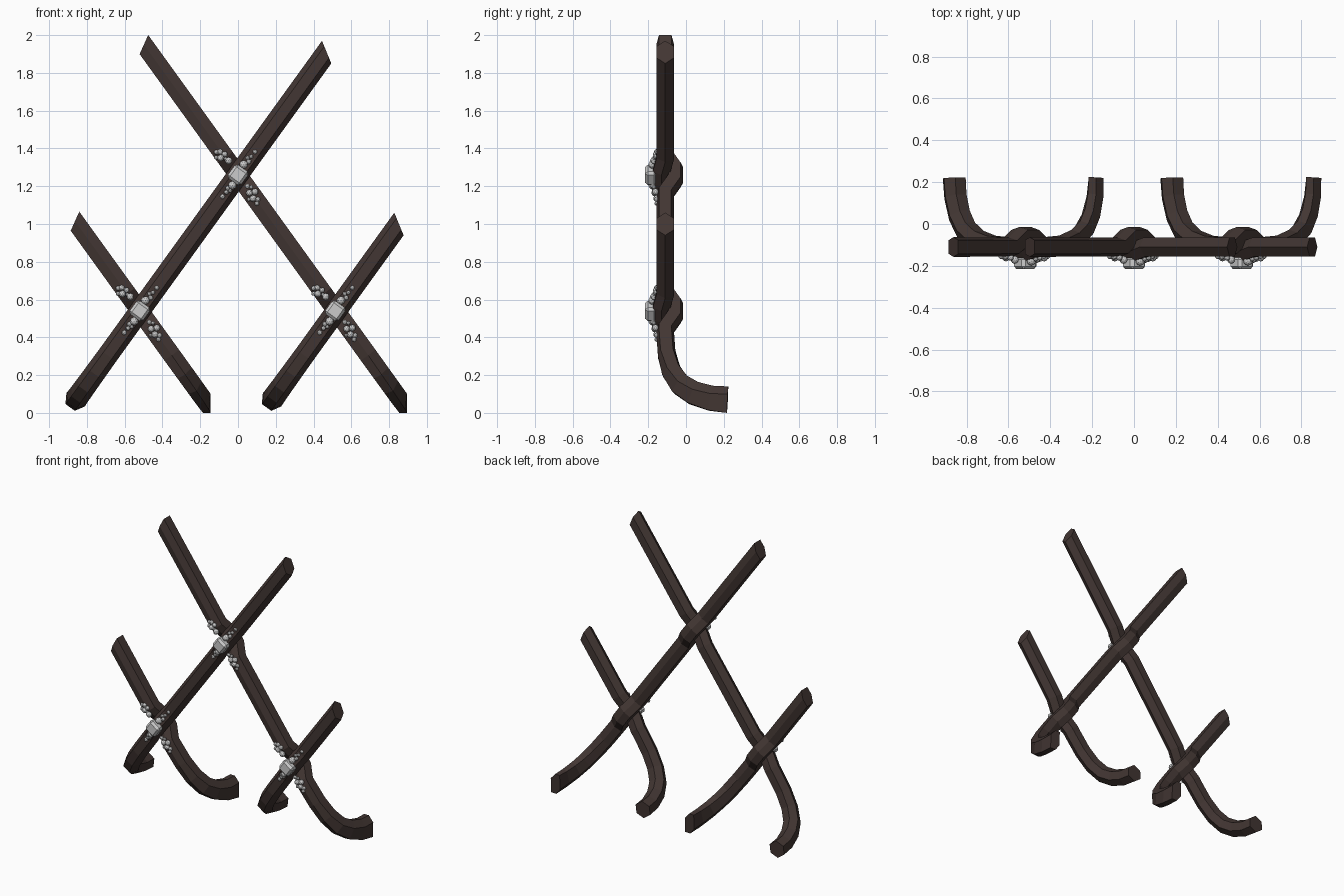
import bpy, bmesh, math
from mathutils import Vector, Matrix

if "Cube" in bpy.data.objects:
    bpy.data.objects.remove(bpy.data.objects["Cube"])

brown = bpy.data.materials.new("dark_brown")
brown.diffuse_color = (0.055, 0.037, 0.033, 1)
brown.use_nodes = True
brown.node_tree.nodes["Principled BSDF"].inputs["Base Color"].default_value = brown.diffuse_color

H = math.hypot(1, 1.385)
CX, CZ = 1 / H, 1.385 / H          # slope of the bars
YB = -0.11                         # bar plane
FOOT = [(.07, .22), (.078, .13), (.105, .04), (.15, -.03),
        (.22, -.077), (.31, -.102), (.42, YB)]
SEC_A = [(.055, 0), (.028, .046), (-.028, .046),
         (-.055, 0), (-.028, -.046), (.028, -.046)]
SEC_B = [(.048, .033), (0, .047), (-.048, .033),
         (-.048, -.033), (0, -.047), (.048, -.033)]
# squared foot end of the rear bars, in x/z
END_B = [(.036, .03), (.036, -.07), (-.005, -.07),
         (-.036, -.03), (-.036, .07), (0, .07)]


def add_object(name, bm, mat=None):
    bmesh.ops.recalc_face_normals(bm, faces=bm.faces[:])
    me = bpy.data.meshes.new(name)
    bm.to_mesh(me)
    bm.free()
    if mat:
        me.materials.append(mat)
    ob = bpy.data.objects.new(name, me)
    bpy.context.collection.objects.link(ob)
    return ob


def bar(name, x0, z0, top, crossings, lean):
    """Hexagonal bar through (x0, z0); lean +1 leans right (in front), -1 left (behind)."""
    front = lean > 0
    L = Vector((lean * CX, 0, CZ))
    W = Vector((CZ, 0, -lean * CX))
    sec = SEC_A if front else SEC_B
    shear = -.62 if front else .58
    bend = -.13 if front else -.06
    path = list(FOOT)
    for zc in crossings:
        path += [(zc - .10, YB), (zc - .03, bend), (zc + .03, bend), (zc + .10, YB)]
    path.append((top, YB))
    pts = [Vector(((z - z0) / CZ, y)) for z, y in path]
    bm = bmesh.new()
    rings = []
    for i, p in enumerate(pts):
        a = (p - pts[i - 1]).normalized() if i else Vector((0, -1))
        b = (pts[i + 1] - p).normalized() if i < len(pts) - 1 else a
        t = (a + b).normalized()
        f = max(0, 1 - i / 5)
        ring = []
        for j, (w, n) in enumerate(sec):
            if front:
                w, n = w * (1 + .1 * f), n * (1 + .1 * f)
            else:
                ex, ez = END_B[j]
                w += f * (CZ * ex + CX * ez - w)
                n += f * (CX * ex - CZ * ez - n)
            s = p.x + n * t.y
            if i == len(pts) - 1:
                s += shear * w
            v = Vector((x0, 0, z0)) + L * s + W * w
            v.y = p.y - n * t.x
            ring.append(bm.verts.new(v))
        rings.append(ring)
    for r, q in zip(rings, rings[1:]):
        for j in range(6):
            k = (j + 1) % 6
            bm.faces.new((r[j], r[k], q[k], q[j]))
    bm.faces.new(rings[0])
    bm.faces.new(rings[-1])
    add_object(name, bm, brown)


# bars
bar("long_front_bar", 0, 1.26, 1.91, [.54, 1.26], 1)
bar("long_rear_bar", 0, 1.26, 1.95, [.54, 1.26], -1)
bar("short_front_bar", .52, .54, 1.0, [.54], 1)
bar("short_rear_bar", -.52, .54, 1.015, [.54], -1)

# small stones around each crossing: x, z, radius
STONES = [(-.05, .075, .019), (-.07, .11, .015), (-.092, .09, .018), (-.115, .092, .012),
          (-.095, .122, .015), (-.115, .12, .013), (-.065, .085, .010),
          (.05, -.06, .013), (.06, -.095, .018), (.09, -.09, .018), (.08, -.125, .018),
          (.105, -.13, .013), (.1, -.152, .012), (.07, -.065, .011), (.057, -.13, .010),
          (.03, .055, .022), (.058, .07, .013), (.05, .09, .011), (.07, .097, .011), (.09, .122, .012),
          (-.03, -.055, .022), (-.055, -.07, .013), (-.042, -.085, .010), (-.062, -.092, .012),
          (-.082, -.115, .013)]


def jewels(name, x, z):
    # big square stone
    bm = bmesh.new()
    bmesh.ops.create_cube(bm, size=1, matrix=Matrix.Diagonal((.088, .06, .088, 1)))
    bmesh.ops.bevel(bm, geom=bm.edges[:], offset=.014, segments=1, affect='EDGES')
    bmesh.ops.transform(bm, verts=bm.verts[:], matrix=Matrix.Translation((x, -.186, z))
                        @ Matrix.Rotation(math.radians(36), 4, 'Y'))
    add_object(name + "_centre_stone", bm)
    bm = bmesh.new()
    for dx, dz, r in STONES:
        d = math.hypot(dx, dz)
        y = -.155 - .022 * max(0, min(1, (.15 - d) / .08))
        bmesh.ops.create_icosphere(bm, subdivisions=2, radius=r,
                                   matrix=Matrix.Translation((x + dx, y, z + dz)))
    add_object(name + "_small_stones", bm)


jewels("top", 0, 1.26)
jewels("left", -.52, .54)
jewels("right", .515, .54)
